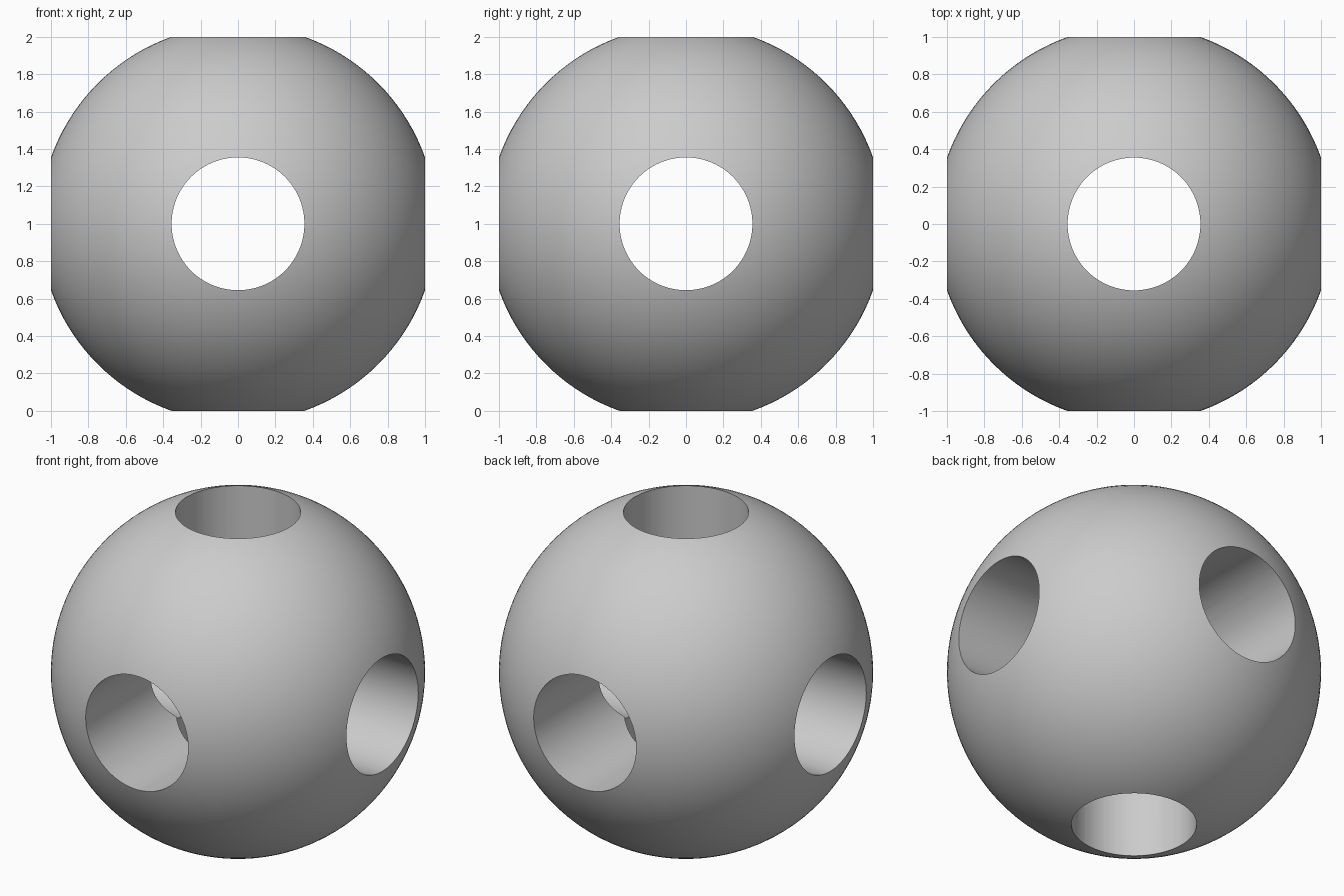
import bpy
import math

HOLE_RADIUS = 0.355
BALL_RADIUS = math.hypot(1.0, HOLE_RADIUS)  # hole rims land exactly on the unit planes
CENTRE = (0, 0, 1)

cube = bpy.data.objects.get("Cube")
if cube:
    bpy.data.objects.remove(cube, do_unlink=True)

# Plain grey finish
grey = bpy.data.materials.new("light_grey")
grey.use_nodes = True
colour = (0.6, 0.6, 0.6, 1)
grey.diffuse_color = colour
grey.node_tree.nodes["Principled BSDF"].inputs["Base Color"].default_value = colour

# Solid ball
bpy.ops.mesh.primitive_uv_sphere_add(segments=128, ring_count=64, radius=BALL_RADIUS, location=CENTRE)
ball = bpy.context.object
ball.name = "drilled_ball"
ball.data.materials.append(grey)


def drill(name, rotation):
    """Cut a round hole right through the ball along one axis."""
    bpy.ops.mesh.primitive_cylinder_add(vertices=96, radius=HOLE_RADIUS, depth=3,
                                        location=CENTRE, rotation=rotation)
    cutter = bpy.context.object
    cutter.name = name
    cutter.hide_render = True
    cutter.data.materials.append(grey)
    bpy.context.view_layer.objects.active = ball
    cut = ball.modifiers.new(name, 'BOOLEAN')
    cut.operation = 'DIFFERENCE'
    cut.solver = 'EXACT'
    cut.object = cutter
    bpy.ops.object.modifier_apply(modifier=cut.name)
    bpy.data.objects.remove(cutter, do_unlink=True)


# Three crossing holes
quarter = math.pi / 2
drill("vertical_hole", (0, 0, 0))
drill("front_to_back_hole", (quarter, 0, 0))
drill("side_to_side_hole", (0, quarter, 0))

# Smooth surfaces with crisp hole rims
bpy.ops.object.select_all(action='DESELECT')
ball.select_set(True)
bpy.context.view_layer.objects.active = ball
bpy.ops.object.shade_smooth_by_angle(angle=math.radians(30))
